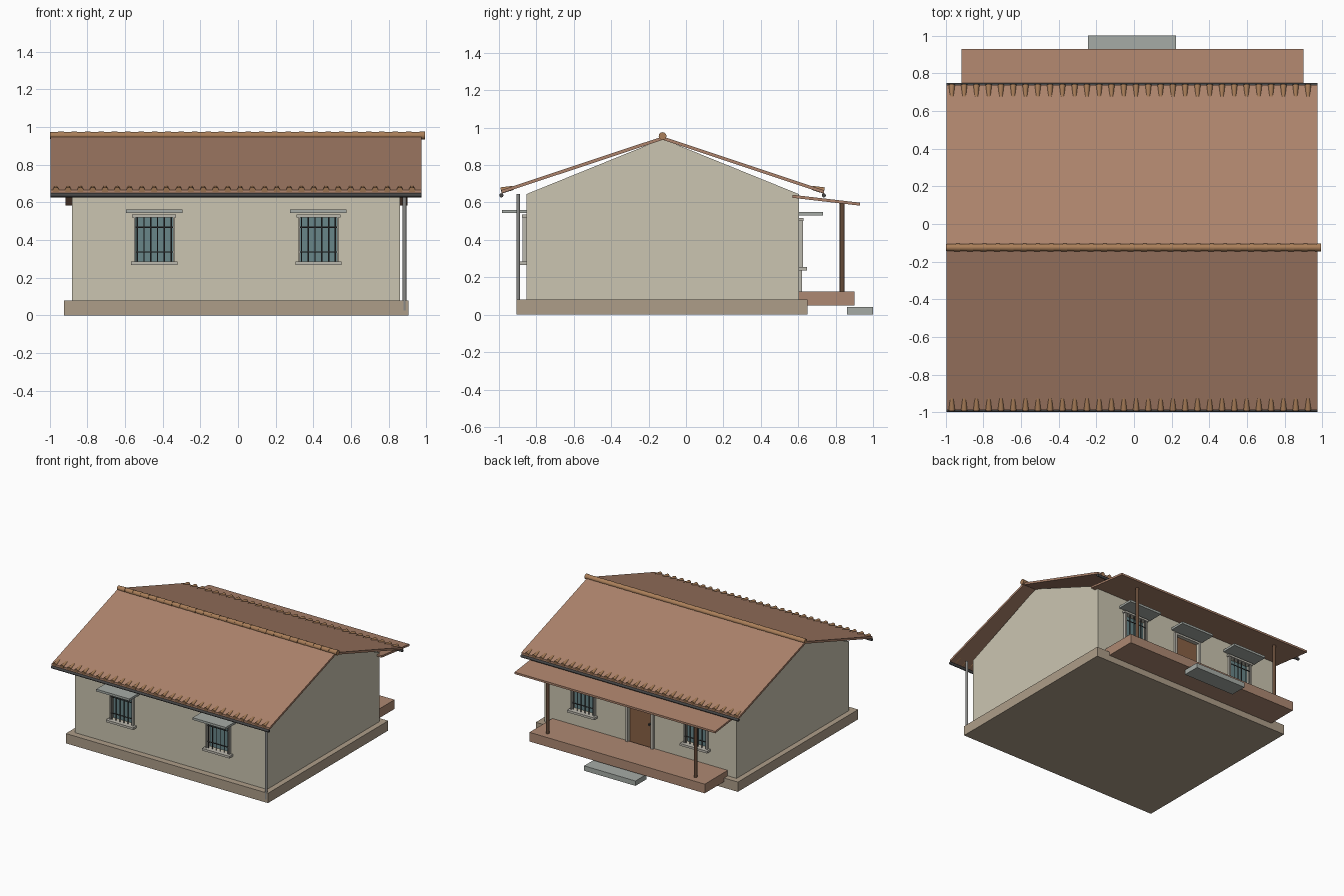
import bpy, math
from mathutils import Vector

if "Cube" in bpy.data.objects:
    bpy.data.objects.remove(bpy.data.objects["Cube"])


def mat(name, rgb):
    m = bpy.data.materials.new(name)
    m.diffuse_color = (*rgb, 1)
    m.use_nodes = True
    m.node_tree.nodes["Principled BSDF"].inputs["Base Color"].default_value = m.diffuse_color
    return m


PLASTER = mat("plaster", (0.60, 0.56, 0.44))
BASE = mat("base", (0.42, 0.34, 0.25))
DECK = mat("deck", (0.42, 0.25, 0.17))
ROOF = mat("roof", (0.42, 0.23, 0.15))
TILE = mat("tile", (0.40, 0.21, 0.10))
WOOD = mat("wood", (0.13, 0.07, 0.04))
DOOR = mat("door_wood", (0.25, 0.12, 0.06))
TRIM = mat("trim", (0.50, 0.48, 0.42))
STONE = mat("stone", (0.38, 0.41, 0.38))
GLASS = mat("glass", (0.14, 0.24, 0.25))
METAL = mat("dark_metal", (0.06, 0.06, 0.06))
PIPE = mat("pipe", (0.25, 0.25, 0.24))


def mesh(name, verts, faces, m):
    me = bpy.data.meshes.new(name)
    me.from_pydata(verts, [], faces)
    me.materials.append(m)
    ob = bpy.data.objects.new(name, me)
    bpy.context.collection.objects.link(ob)
    return ob


def prism(name, pts, x0, x1, m):
    """Extrude a (y, z) outline, given counter-clockwise, along x."""
    n = len(pts)
    verts = [(x, y, z) for x in (x0, x1) for y, z in pts]
    faces = [tuple(reversed(range(n))), tuple(range(n, 2 * n))]
    faces += [(i, (i + 1) % n, n + (i + 1) % n, n + i) for i in range(n)]
    return mesh(name, verts, faces, m)


def box(name, x0, x1, y0, y1, z0, z1, m):
    y0, y1 = sorted((y0, y1))
    return prism(name, [(y0, z0), (y1, z0), (y1, z1), (y0, z1)], x0, x1, m)


def rod(name, a, b, r0, m, r1=None, sides=12):
    """Smooth round rod or cone from a to b."""
    a, b = Vector(a), Vector(b)
    bpy.ops.mesh.primitive_cone_add(vertices=sides, radius1=r0, radius2=r0 if r1 is None else r1,
                                    depth=(b - a).length, location=(a + b) / 2)
    ob = bpy.context.object
    ob.name = name
    ob.rotation_euler = (b - a).to_track_quat('Z', 'Y').to_euler()
    ob.data.materials.append(m)
    bpy.ops.object.shade_smooth_by_angle(angle=math.radians(50))
    return ob


X0, X1, Y0, Y1 = -0.88, 0.86, -0.853, 0.603   # outer wall faces
RY, EAVE, T = -0.125, 0.645, 0.04             # ridge y, wall top, wall thickness

# plinth, deck and step
box("plinth", -0.925, 0.905, -0.905, 0.65, 0, 0.08, BASE)
box("porch_deck", -0.80, 0.787, 0.603, 0.90, 0.05, 0.125, DECK)
box("porch_step", -0.243, 0.222, 0.86, 1.0, 0, 0.04, STONE)

# gable walls
gable = [(Y0, 0.08), (Y1, 0.08), (Y1, EAVE), (RY, 0.94), (Y0, EAVE)]
prism("gable_wall_left", gable, X0, X0 + T, PLASTER)
prism("gable_wall_right", gable, X1 - T, X1, PLASTER)


def long_wall(name, ya, yb, openings):
    """Wall with piers between openings (x0, x1, z0, z1)."""
    x = X0 + T
    for i, (a, b, z0, z1) in enumerate(openings):
        box(f"{name}_pier_{i}", x, a, ya, yb, 0.08, EAVE, PLASTER)
        if z0 > 0.08:
            box(f"{name}_apron_{i}", a, b, ya, yb, 0.08, z0, PLASTER)
        box(f"{name}_header_{i}", a, b, ya, yb, z1, EAVE, PLASTER)
        x = b
    box(f"{name}_pier_end", x, X1 - T, ya, yb, 0.08, EAVE, PLASTER)


def awning(name, cx, w, y, s, z):
    box(name, cx - w / 2, cx + w / 2, y, y + s * 0.13, z, z + 0.018, STONE)


def window(name, cx, y, s, z0, z1, aw):
    """Window on the wall face y; s is the outward direction in y."""
    h = 0.107
    box(name + "_glass", cx - h, cx + h, y - s * 0.03, y - s * 0.02, z0, z1, GLASS)
    for k in (-1, 1):
        a, b = sorted((cx + k * h, cx + k * (h - 0.008)))
        box(name + "_jamb", a, b, y - s * 0.02, y + s * 0.022, z0, z1, TRIM)
    box(name + "_lintel", cx - h - 0.01, cx + h + 0.01, y, y + s * 0.025, z1, z1 + 0.016, TRIM)
    box(name + "_sill", cx - 0.123, cx + 0.123, y, y + s * 0.045, z0 - 0.018, z0, TRIM)
    yb = y + s * 0.012
    for i in range(6):
        x = cx - 0.09 + i * 0.036
        rod(name + "_bar", (x, yb, z0), (x, yb, z1), 0.0035, METAL, sides=8)
    for t in (0.22, 0.78):
        z = z0 + t * (z1 - z0)
        rod(name + "_cross_bar", (cx - h, yb, z), (cx + h, yb, z), 0.0035, METAL, sides=8)
    awning(name + "_awning", cx, 0.30, y, s, aw)


# front side
front = [-0.445, 0.427]
long_wall("front_wall", Y0, Y0 + T, [(c - 0.107, c + 0.107, 0.285, 0.52) for c in front])
for c in front:
    window("front_window", c, Y0, -1, 0.285, 0.52, 0.543)

# back side
back, DC = [-0.52, 0.50], -0.01
long_wall("back_wall", Y1 - T, Y1, [(back[0] - 0.107, back[0] + 0.107, 0.255, 0.50),
                                    (DC - 0.105, DC + 0.105, 0.08, 0.50),
                                    (back[1] - 0.107, back[1] + 0.107, 0.255, 0.50)])
for c in back:
    window("back_window", c, Y1, 1, 0.255, 0.50, 0.53)

# door
box("door_leaf", DC - 0.105, DC + 0.105, 0.58, 0.59, 0.08, 0.50, DOOR)
for k in (-1, 1):
    a, b = sorted((DC + k * 0.105, DC + k * 0.125))
    box("door_jamb", a, b, Y1, Y1 + 0.018, 0.125, 0.50, TRIM)
box("door_lintel", DC - 0.125, DC + 0.125, Y1, Y1 + 0.018, 0.50, 0.516, TRIM)
rod("door_knob", (DC - 0.08, 0.585, 0.31), (DC - 0.08, 0.61, 0.31), 0.008, METAL)
awning("door_awning", DC, 0.30, Y1, 1, 0.53)

# main roof, gutters and eave tiles, mirrored about the ridge
for side, s in (("front", -1), ("back", 1)):
    run = [(0, 0.935), (0.862, 0.648), (0.862, 0.666), (0, 0.953)]
    pts = [(RY + s * d, z) for d, z in run]
    prism("roof_" + side, pts if s > 0 else pts[::-1], -0.995, 0.975, ROOF)
    rod("gutter_" + side, (-0.995, RY + s * 0.862, 0.638), (0.975, RY + s * 0.862, 0.638), 0.011, METAL)
    for i in range(30):
        x = -0.967 + i * 0.0652
        rod(f"eave_tile_{side}", (x, RY + s * 0.864, 0.664), (x, RY + s * 0.80, 0.678), 0.017, TILE, 0.011)

# ridge tiles
for i in range(28):
    x = -0.997 + i * 0.071
    rod("ridge_tile", (x, RY, 0.955), (x + 0.072, RY, 0.955), 0.018, TILE, 0.021)

# porch roof and posts
prism("porch_roof", [(0.57, 0.625), (0.93, 0.583), (0.93, 0.599), (0.57, 0.641)], -0.915, 0.90, ROOF)
for x in (-0.672, 0.668):
    rod("porch_post", (x, 0.835, 0.125), (x, 0.835, 0.595), 0.013, WOOD, sides=16)

# downpipe at the front right corner
rod("downpipe", (0.884, -0.897, 0.025), (0.884, -0.897, 0.645), 0.01, PIPE)
